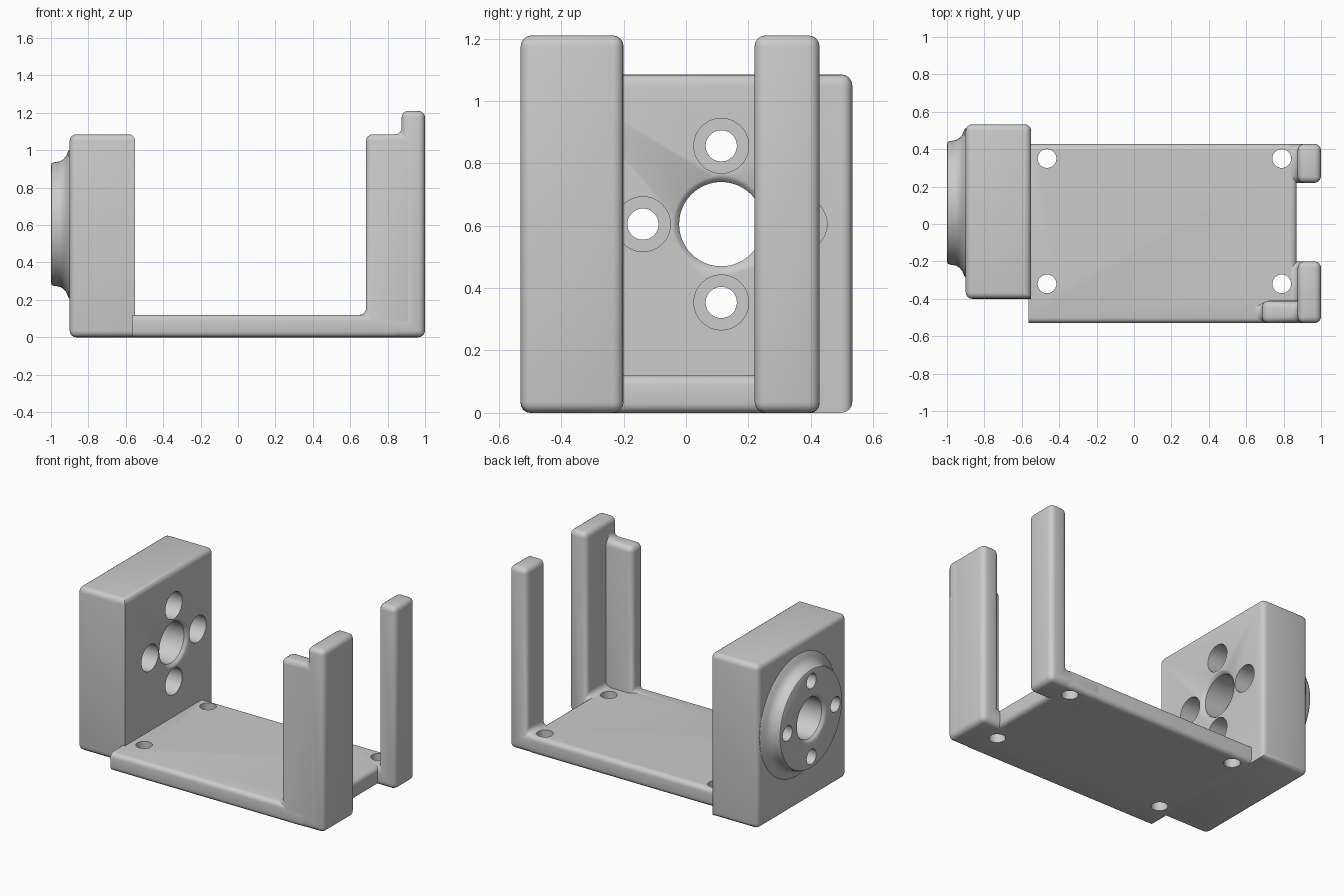
import bpy, bmesh, math

cube = bpy.data.objects.get("Cube")
if cube:
    bpy.data.objects.remove(cube, do_unlink=True)

grey = bpy.data.materials.new("plain_grey")
grey.use_nodes = True
colour = (0.6, 0.6, 0.6, 1)
grey.diffuse_color = colour
grey.node_tree.nodes["Principled BSDF"].inputs["Base Color"].default_value = colour


def finish(name, bm):
    bmesh.ops.recalc_face_normals(bm, faces=bm.faces[:])
    mesh = bpy.data.meshes.new(name)
    bm.to_mesh(mesh)
    bm.free()
    mesh.materials.append(grey)
    obj = bpy.data.objects.new(name, mesh)
    bpy.context.collection.objects.link(obj)
    return obj


def prism(name, profile, y0, y1, radius, keep_sharp=lambda p: False):
    """Extrude an x-z profile along y and round its edges."""
    bm = bmesh.new()
    face = bm.faces.new([bm.verts.new((x, y0, z)) for x, z in profile])
    out = bmesh.ops.extrude_face_region(bm, geom=[face])
    for v in out["geom"]:
        if isinstance(v, bmesh.types.BMVert):
            v.co.y = y1
    bmesh.ops.recalc_face_normals(bm, faces=bm.faces[:])
    edges = [e for e in bm.edges
             if not keep_sharp((e.verts[0].co + e.verts[1].co) / 2)]
    bmesh.ops.bevel(bm, geom=edges, offset=radius, segments=4, profile=0.5,
                    affect='EDGES', clamp_overlap=False)
    return finish(name, bm)


def lathe(name, profile, cy, cz, steps=64):
    """Turn (x, radius) points around an axis along x."""
    bm = bmesh.new()
    rings = []
    for x, r in profile:
        rings.append([bm.verts.new((x, cy + r * math.cos(a), cz + r * math.sin(a)))
                      for a in (2 * math.pi * i / steps for i in range(steps))])
    for a, b in zip(rings, rings[1:]):
        for i in range(steps):
            j = (i + 1) % steps
            bm.faces.new((a[i], a[j], b[j], b[i]))
    bm.faces.new(rings[0])
    bm.faces.new(rings[-1])
    return finish(name, bm)


def combine(target, tool, operation):
    mod = target.modifiers.new(operation.lower(), 'BOOLEAN')
    mod.operation = operation
    mod.solver = 'EXACT'
    mod.object = tool
    bpy.context.view_layer.objects.active = target
    bpy.ops.object.modifier_apply(modifier=mod.name)


def rectangle(x0, x1, z1):
    return [(x0, 0), (x1, 0), (x1, z1), (x0, z1)]


FLOOR, SHOULDER, TOP = 0.12, 1.085, 1.21
FRONT, BACK, POST_X = -0.53, 0.428, 0.875

# Base plate, square where it meets the end block
plate = prism("base_plate", rectangle(-0.565, 0.87, FLOOR), FRONT, BACK, 0.03,
              lambda p: p.x < -0.56)

# Two upright posts, each with a foot blended into the plate
foot = [(0.6, 0), (1, 0), (1, TOP), (POST_X, TOP), (POST_X, FLOOR), (0.6, FLOOR)]
front_post = prism("front_post", foot, FRONT, -0.2, 0.035)
back_post = prism("back_post", foot, 0.22, BACK, 0.035)

# Narrow flange beside the front post
flange = prism("front_flange",
               [(0.3, 0), (1, 0), (1, TOP), (POST_X, TOP), (POST_X, SHOULDER),
                (0.685, SHOULDER), (0.685, FLOOR), (0.3, FLOOR)],
               FRONT, -0.41, 0.035)

# Four holes through the plate
for x in (-0.465, 0.79):
    for y in (-0.32, 0.35):
        bm = bmesh.new()
        bmesh.ops.create_cone(bm, cap_ends=True, segments=48, radius1=0.05,
                              radius2=0.05, depth=0.6)
        bmesh.ops.translate(bm, verts=bm.verts[:], vec=(x, y, 0))
        cutter = finish("plate_hole_cutter", bm)
        combine(plate, cutter, 'DIFFERENCE')
        if x > 0:
            combine(front_post if y < 0 else back_post, cutter, 'DIFFERENCE')
        bpy.data.objects.remove(cutter, do_unlink=True)

# End block with a flared round boss
block = prism("end_block", rectangle(-0.9, -0.55, SHOULDER), -0.4, 0.533, 0.035,
              lambda p: p.x > -0.56 and (p.z < 0.01 or p.y < -0.39))
CY, CZ = 0.113, 0.605
boss = lathe("round_boss",
             [(-0.8, 0.4), (-0.9, 0.4), (-0.908, 0.39), (-0.918, 0.365),
              (-0.932, 0.348), (-0.95, 0.336), (-0.97, 0.332), (-0.985, 0.33),
              (-0.996, 0.324), (-1, 0.315)], CY, CZ)
combine(block, boss, 'UNION')
bpy.data.objects.remove(boss, do_unlink=True)

# Centre bore with eased rims, and four counterbored screw holes around it
cutters = [lathe("bore_cutter",
                 [(-1.1, 0.155), (-1, 0.155), (-0.994, 0.145), (-0.98, 0.135),
                  (-0.57, 0.135), (-0.556, 0.145), (-0.55, 0.155), (-0.45, 0.155)],
                 CY, CZ)]
for dy, dz in ((1, 0), (-1, 0), (0, 1), (0, -1)):
    cutters.append(lathe("screw_hole_cutter",
                         [(-1.1, 0.05), (-0.88, 0.05), (-0.88, 0.088), (-0.45, 0.088)],
                         CY + 0.251 * dy, CZ + 0.251 * dz, 48))
for cutter in cutters:
    combine(block, cutter, 'DIFFERENCE')
    bpy.data.objects.remove(cutter, do_unlink=True)

# Smooth rounded edges, keep hard corners
bpy.ops.object.select_all(action='DESELECT')
for obj in (plate, front_post, back_post, flange, block):
    obj.select_set(True)
bpy.context.view_layer.objects.active = block
bpy.ops.object.shade_smooth_by_angle(angle=math.radians(35))
